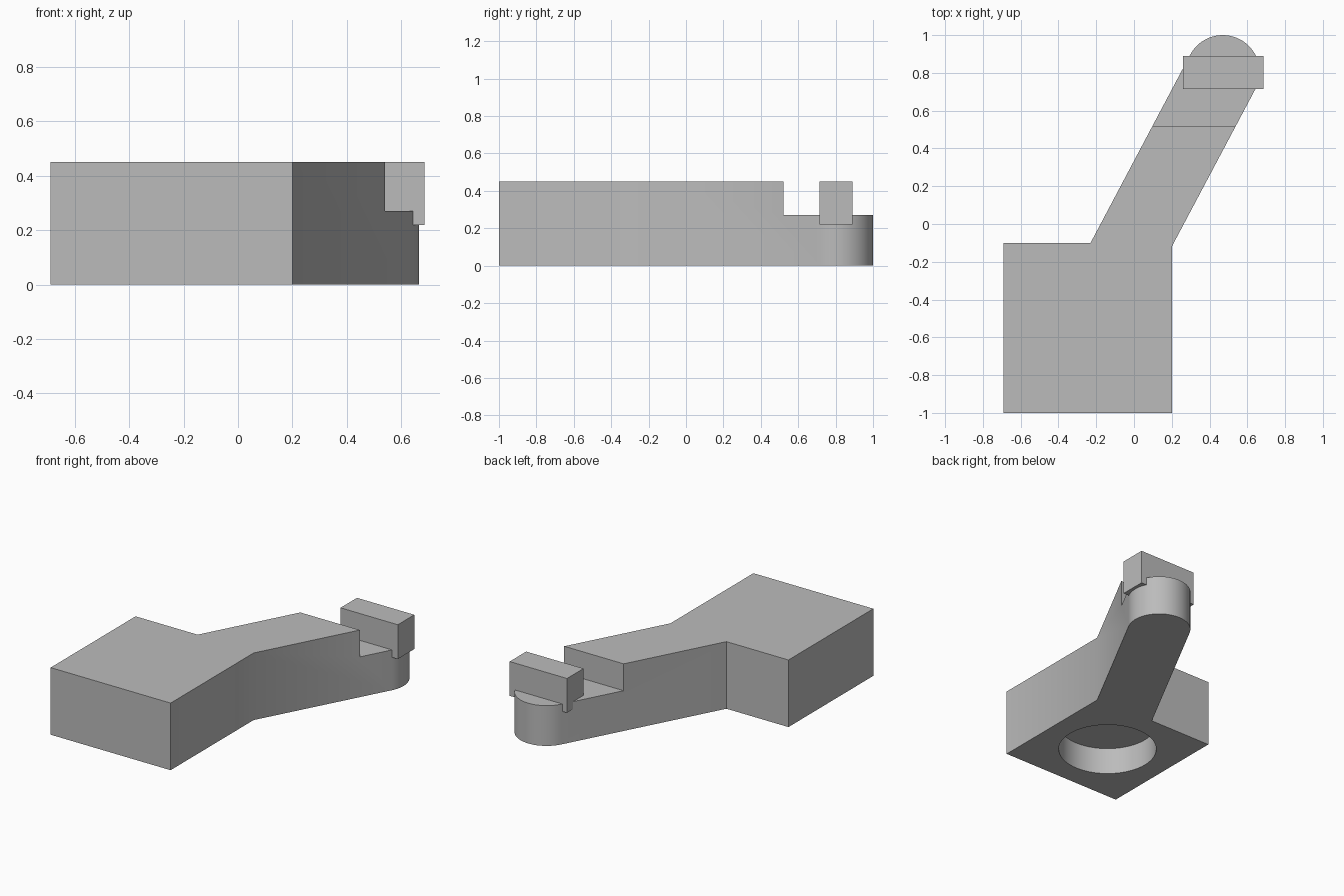
import bpy
import bmesh
from math import cos, sin, pi, atan2, radians
from mathutils import Matrix

if "Cube" in bpy.data.objects:
    bpy.data.objects.remove(bpy.data.objects["Cube"], do_unlink=True)

grey = bpy.data.materials.new("plain_grey")
grey.use_nodes = True
colour = (0.5, 0.5, 0.5, 1)
grey.diffuse_color = colour
grey.node_tree.nodes["Principled BSDF"].inputs["Base Color"].default_value = colour


def finish(name, bm):
    bmesh.ops.recalc_face_normals(bm, faces=bm.faces)
    mesh = bpy.data.meshes.new(name)
    bm.to_mesh(mesh)
    bm.free()
    mesh.materials.append(grey)
    obj = bpy.data.objects.new(name, mesh)
    bpy.context.collection.objects.link(obj)
    return obj


def prism(name, outline, z0, z1):
    bm = bmesh.new()
    base = bm.faces.new([bm.verts.new((x, y, z0)) for x, y in outline])
    top = bmesh.ops.extrude_face_region(bm, geom=[base])["geom"]
    verts = [v for v in top if isinstance(v, bmesh.types.BMVert)]
    bmesh.ops.translate(bm, verts=verts, vec=(0, 0, z1 - z0))
    return finish(name, bm)


def box(name, x0, x1, y0, y1, z0, z1):
    return prism(name, [(x0, y0), (x1, y0), (x1, y1), (x0, y1)], z0, z1)


def select_only(obj):
    bpy.ops.object.select_all(action='DESELECT')
    obj.select_set(True)
    bpy.context.view_layer.objects.active = obj


def cut(obj, cutter):
    select_only(obj)
    mod = obj.modifiers.new("cut", 'BOOLEAN')
    mod.operation = 'DIFFERENCE'
    mod.solver = 'EXACT'
    mod.object = cutter
    bpy.ops.object.modifier_apply(modifier=mod.name)
    bpy.data.objects.remove(cutter, do_unlink=True)


# Square base running into a slanted arm with a rounded tip
left, right, front, back = -0.69, 0.20, -1.0, -0.10
tip_x, tip_y, tip_r = 0.47, 0.805, 0.195
side = atan2(-0.468, 0.884)
steps = 32
arc = [(tip_x + tip_r * cos(side + pi * i / steps),
        tip_y + tip_r * sin(side + pi * i / steps)) for i in range(steps + 1)]
outline = [(left, front), (right, front), (right, -0.12)] + arc + [(-0.23, back), (left, back)]
body = prism("base_and_arm", outline, 0, 0.45)

# Lowered step at the arm tip
cut(body, box("step_cutter", -0.5, 1.2, 0.52, 1.3, 0.27, 0.8))

# Shallow round recess under the base
bm = bmesh.new()
bmesh.ops.create_cone(bm, cap_ends=True, segments=64, radius1=0.305, radius2=0.305,
                      depth=0.36, matrix=Matrix.Translation((-0.245, -0.55, 0)))
cut(body, finish("recess_cutter", bm))
select_only(body)
bpy.ops.object.shade_smooth_by_angle(angle=radians(30))

# Cross block on the tip
box("cross_block", 0.26, 0.685, 0.715, 0.89, 0.22, 0.45)
